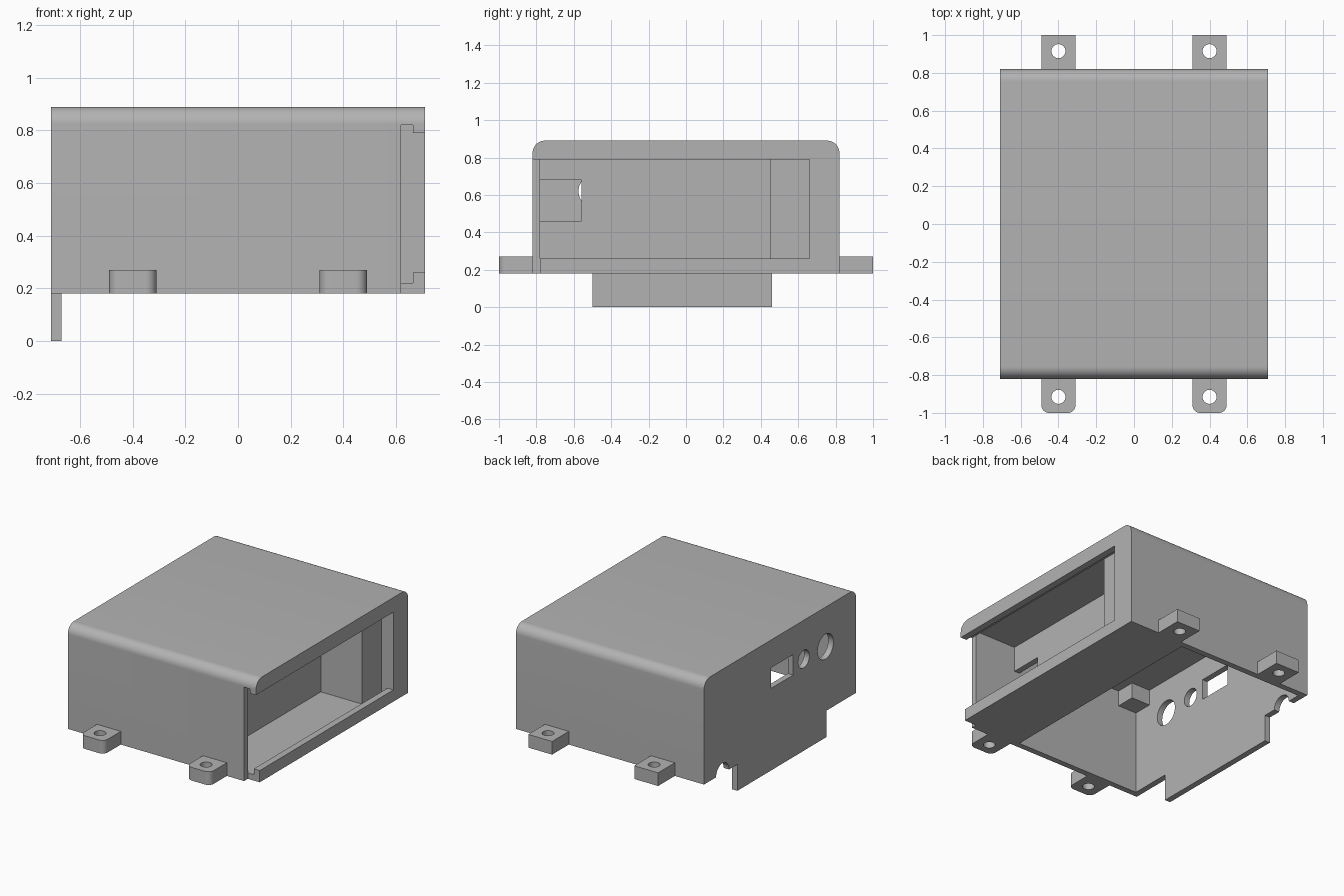
import bpy, bmesh, math

if "Cube" in bpy.data.objects:
    bpy.data.objects.remove(bpy.data.objects["Cube"])

grey = bpy.data.materials.new("plain grey")
grey.use_nodes = True
COLOUR = (0.45, 0.45, 0.45, 1)
grey.diffuse_color = COLOUR
grey.node_tree.nodes["Principled BSDF"].inputs["Base Color"].default_value = COLOUR


def prism(name, outline, axis, lo, hi):
    """Extrude a 2D outline along x, y or z."""
    place = {"x": lambda a, b, d: (d, a, b),
             "y": lambda a, b, d: (a, d, b),
             "z": lambda a, b, d: (a, b, d)}[axis]
    bm = bmesh.new()
    base = bm.faces.new([bm.verts.new(place(a, b, lo)) for a, b in outline])
    grown = bmesh.ops.extrude_face_region(bm, geom=[base])["geom"]
    for v in grown:
        if isinstance(v, bmesh.types.BMVert):
            v.co["xyz".index(axis)] = hi
    bmesh.ops.recalc_face_normals(bm, faces=bm.faces)
    mesh = bpy.data.meshes.new(name)
    bm.to_mesh(mesh)
    bm.free()
    mesh.materials.append(grey)
    obj = bpy.data.objects.new(name, mesh)
    bpy.context.collection.objects.link(obj)
    return obj


def box(name, x, y, z):
    return prism(name, [(x[0], y[0]), (x[1], y[0]), (x[1], y[1]), (x[0], y[1])], "z", *z)


def arc(cx, cy, r, start=0, sweep=360, n=40):
    count = n if sweep == 360 else n + 1
    return [(cx + r * math.cos(math.radians(start + sweep * i / n)),
             cy + r * math.sin(math.radians(start + sweep * i / n))) for i in range(count)]


def combine(target, tool, operation="DIFFERENCE"):
    """Apply a boolean and drop the tool object."""
    mod = target.modifiers.new("cut", "BOOLEAN")
    mod.operation, mod.solver, mod.object = operation, "EXACT", tool
    bpy.context.view_layer.objects.active = target
    bpy.ops.object.modifier_apply(modifier=mod.name)
    bpy.data.objects.remove(tool)


def smooth(obj):
    bpy.ops.object.select_all(action="DESELECT")
    obj.select_set(True)
    bpy.context.view_layer.objects.active = obj
    bpy.ops.object.shade_smooth_by_angle(angle=math.radians(30))


# Outer shell with rounded upper front and back edges
W, D, BASE, TOP, R, T = 0.71, 0.82, 0.18, 0.89, 0.065, 0.04
profile = ([(-D, BASE), (D, BASE)] + arc(D - R, TOP - R, R, 0, 90, 12)
           + arc(R - D, TOP - R, R, 90, 90, 12))
case = prism("case", profile, "x", -W, W)

# Main cavity, open underneath
combine(case, box("cavity", (T - W, 0.27), (T - D, D - T), (0.1, TOP - T)))

# Side compartment and the stepped track for its sliding cover
combine(case, box("compartment", (0.31, 0.6205), (T - D, 0.45), (BASE + T, TOP - T)))
track = [(0.62, 0.22), (0.665, 0.22), (0.665, 0.26), (0.8, 0.26),
         (0.8, 0.79), (0.665, 0.79), (0.665, 0.82), (0.62, 0.82)]
combine(case, prism("track", track, "y", -0.9, 0.66))
combine(case, box("track_entry", (0.62, 0.8), (-0.9, T - D), (0.1, 0.3)))

# Cable window between the compartment and the main cavity
combine(case, box("cable_window", (0.2, 0.4), (T - D, -0.56), (0.46, 0.68)))

# Sockets and the cable notch in the connector wall
combine(case, box("square_socket", (-0.8, -0.6), (-0.14, 0.1), (0.56, 0.70)))
for y, z, r in [(-0.255, 0.625, 0.06), (-0.49, 0.62, 0.085), (0.62, BASE, 0.07)]:
    combine(case, prism("round_socket", arc(y, z, r), "x", -0.8, -0.6))

# Tongue hanging below the connector wall
combine(case, box("tongue", (-W, T - W), (-0.5, 0.46), (0, 0.3)), "UNION")
smooth(case)

# Support blocks in the roof corners
for side, name in ((-1, "front"), (1, "back")):
    ys = sorted((side * (D - T), side * (D - T - 0.13)))
    box(name + "_support_block", (T - W, T - W + 0.14), ys, (0.745, TOP - T))

# Mounting tabs: rounded at the front, square at the back
for x, side in ((-0.4, "right"), (0.4, "left")):
    h, r = 0.09, 0.04
    front = ([(x + h, -D), (x - h, -D)] + arc(x - h + r, r - 1, r, 180, 90, 10)
             + arc(x + h - r, r - 1, r, 270, 90, 10))
    tabs = [prism("front_tab_" + side, front, "z", BASE, 0.27),
            box("back_tab_" + side, (x - h, x + h), (D, 1), (BASE, 0.27))]
    for tab, y in zip(tabs, (-0.915, 0.915)):
        combine(tab, prism("screw_hole", arc(x, y, 0.037), "z", 0.1, 0.4))
        smooth(tab)
